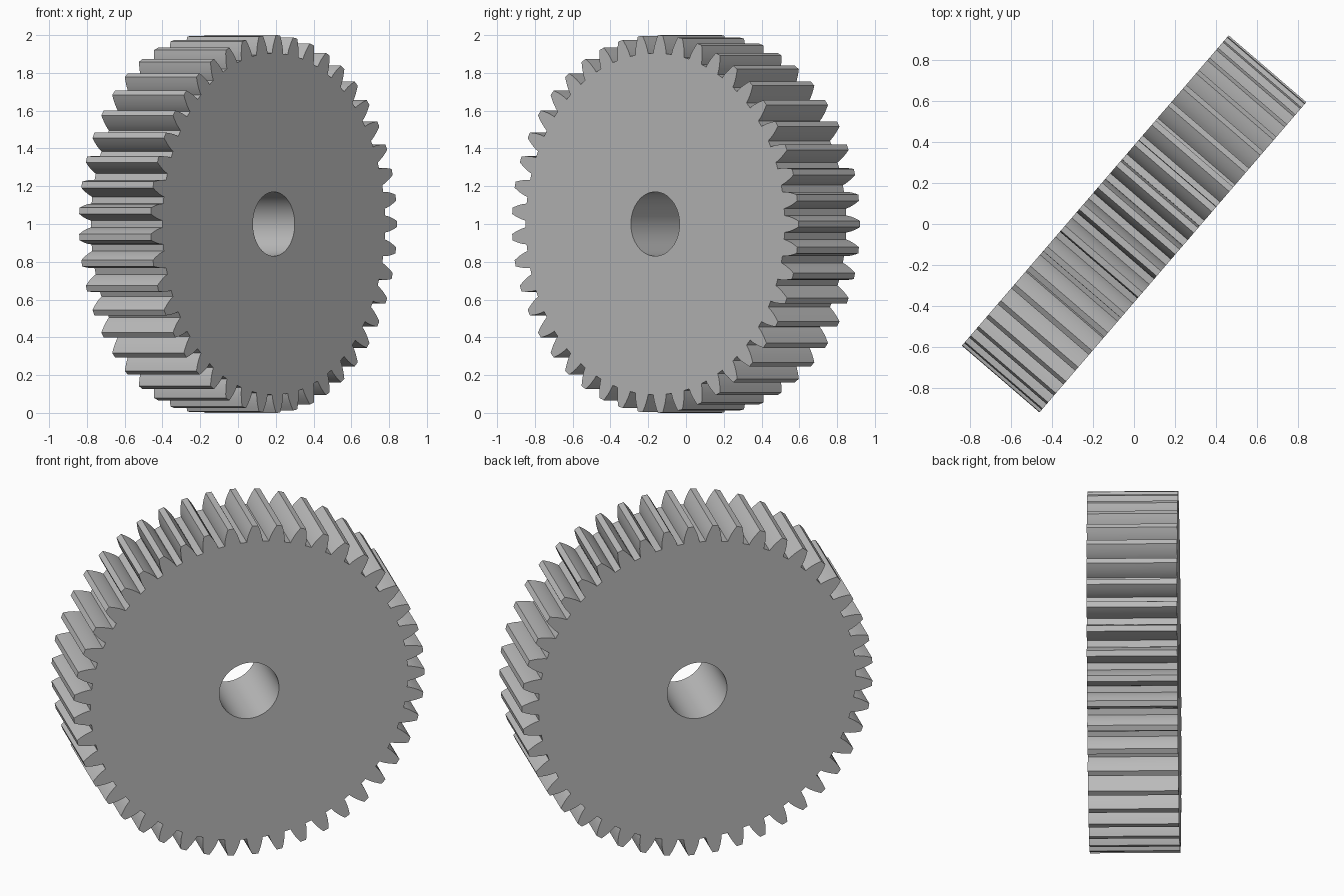
import bpy, bmesh
from math import pi, sin, cos, tan, acos, radians

cube = bpy.data.objects.get("Cube")
if cube:
    bpy.data.objects.remove(cube, do_unlink=True)

TEETH = 45
TIP = 1.0
MODULE = 2 * TIP / (TEETH + 2)
PITCH = MODULE * TEETH / 2
ROOT = PITCH - 1.25 * MODULE
BASE = PITCH * cos(radians(20))
BORE = 0.17
HALF_WIDTH = 0.25


def involute(radius):
    a = acos(min(1, BASE / radius))
    return tan(a) - a


def half_tooth(radius):
    """Half the angular thickness of a tooth at a radius."""
    return pi / (2 * TEETH) + involute(PITCH) - involute(radius)


# Tooth outline: curved flanks between root and tip
STEPS = 5
radii = [ROOT + (TIP - ROOT) * i / STEPS for i in range(STEPS + 1)]
flank = [(r, half_tooth(r)) for r in radii]
tooth = [(r, -h) for r, h in flank] + [(r, h) for r, h in reversed(flank)]
outline = [(r, a + 2 * pi * k / TEETH) for k in range(TEETH) for r, a in tooth]
bore = [(BORE, 2 * pi * k / 64) for k in range(64)]

# Extruded gear body with a round bore
curve = bpy.data.curves.new("gear_profile", "CURVE")
curve.dimensions = "2D"
curve.fill_mode = "BOTH"
curve.extrude = HALF_WIDTH
for loop in (outline, bore):
    spline = curve.splines.new("POLY")
    spline.points.add(len(loop) - 1)
    for p, (r, a) in zip(spline.points, loop):
        p.co = (r * cos(a), r * sin(a), 0, 1)
    spline.use_cyclic_u = True

gear = bpy.data.objects.new("spur_gear", curve)
bpy.context.collection.objects.link(gear)
bpy.ops.object.select_all(action="DESELECT")
gear.select_set(True)
bpy.context.view_layer.objects.active = gear
bpy.ops.object.convert(target="MESH")
gear = bpy.context.object

# Weld the end faces to the rim
bm = bmesh.new()
bm.from_mesh(gear.data)
bmesh.ops.remove_doubles(bm, verts=bm.verts, dist=0.0001)
bmesh.ops.recalc_face_normals(bm, faces=bm.faces)
bm.to_mesh(gear.data)
bm.free()

# Stand the gear upright, turned about the vertical
gear.rotation_euler = (radians(90), 0, radians(49.3))
gear.location = (0, 0, 1)
bpy.ops.object.shade_smooth_by_angle(angle=radians(30))

# Plain grey metal
metal = bpy.data.materials.new("light_grey_metal")
metal.use_nodes = True
color = (0.5, 0.5, 0.5, 1)
metal.diffuse_color = color
metal.node_tree.nodes["Principled BSDF"].inputs["Base Color"].default_value = color
gear.data.materials.clear()
gear.data.materials.append(metal)
